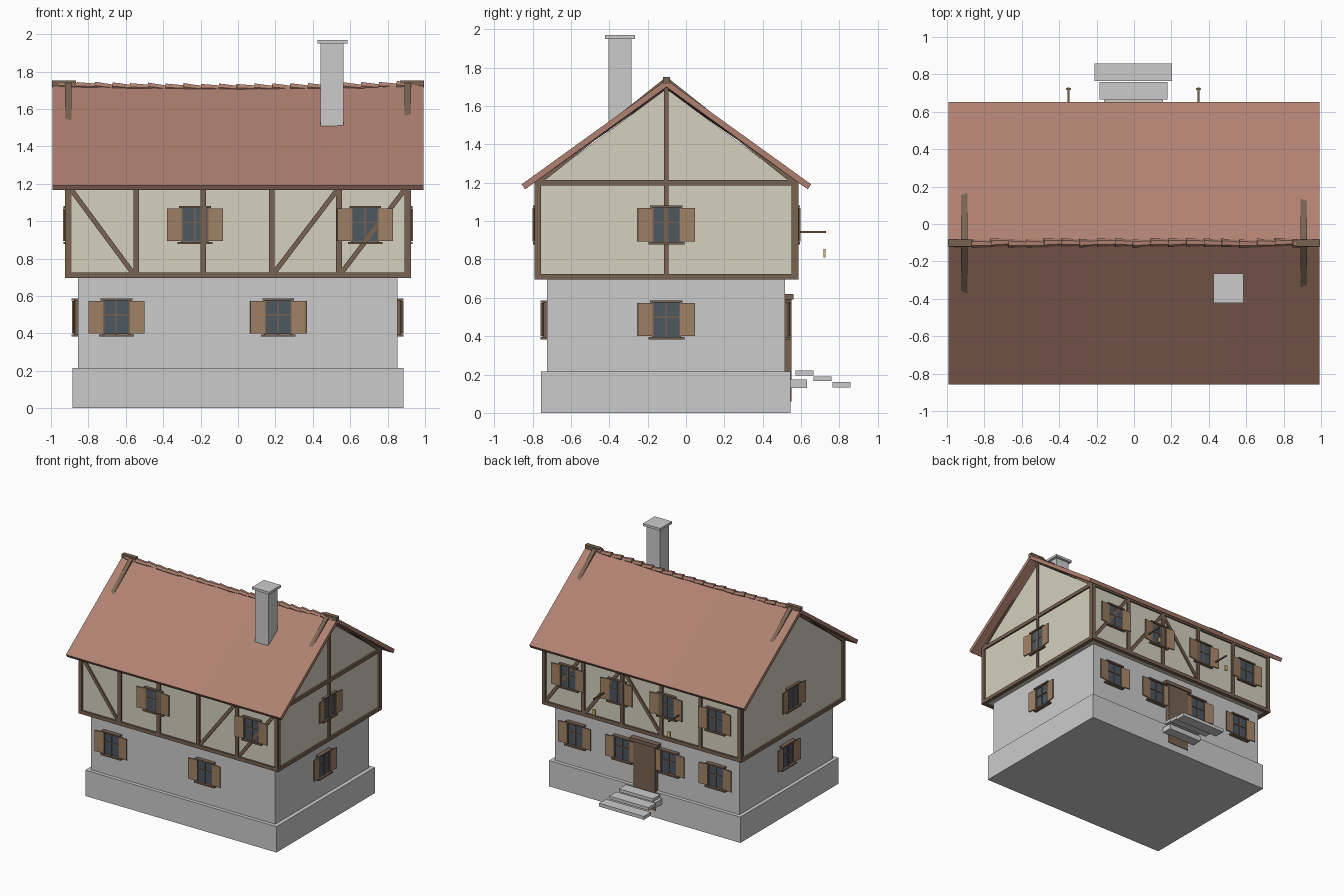
import bpy, bmesh, random
from math import radians, atan2
from mathutils import Matrix, Vector

if "Cube" in bpy.data.objects:
    bpy.data.objects.remove(bpy.data.objects["Cube"])

random.seed(4)
CY = -0.102  # ridge line


def material(name, rgb):
    m = bpy.data.materials.new(name)
    m.diffuse_color = (*rgb, 1)
    m.use_nodes = True
    m.node_tree.nodes["Principled BSDF"].inputs["Base Color"].default_value = m.diffuse_color
    return m


WOOD = material("wood", (0.19, 0.125, 0.085))
SHUTTER = material("shutter_wood", (0.35, 0.22, 0.13))
PLASTER = material("plaster", (0.66, 0.63, 0.52))
TILE = material("roof_tile", (0.43, 0.22, 0.165))
GLASS = material("glass", (0.075, 0.095, 0.12))
YELLOW = material("lantern_yellow", (0.7, 0.5, 0.15))


def add_box(bm, lo, hi, mat=Matrix()):
    lo, hi = Vector(lo), Vector(hi)
    m = mat @ Matrix.Translation((lo + hi) / 2) @ Matrix.Diagonal((*(hi - lo), 1))
    bmesh.ops.create_cube(bm, size=1, matrix=m)


def finish(name, bm, mat=None):
    bmesh.ops.recalc_face_normals(bm, faces=bm.faces)
    me = bpy.data.meshes.new(name)
    bm.to_mesh(me)
    bm.free()
    ob = bpy.data.objects.new(name, me)
    bpy.context.collection.objects.link(ob)
    if mat:
        me.materials.append(mat)
    return ob


def boxes(name, items, mat=None):
    bm = bmesh.new()
    for it in items:
        add_box(bm, *it)
    return finish(name, bm, mat)


def prism(name, profile, x0, x1, mat):
    bm = bmesh.new()
    f = bm.faces.new([bm.verts.new((x0, y, z)) for y, z in profile])
    g = bmesh.ops.extrude_face_region(bm, geom=[f])["geom"]
    bmesh.ops.translate(bm, verts=[v for v in g if isinstance(v, bmesh.types.BMVert)], vec=(x1 - x0, 0, 0))
    return finish(name, bm, mat)


def facing(angle, dist):
    """Wall frame: local x runs along the wall, local -y points outward."""
    centre = Vector((0, CY, 0))
    return Matrix.Translation(centre) @ Matrix.Rotation(radians(angle), 4, "Z") @ Matrix.Translation((0, -dist, 0))


def add_beam(bm, wall, a, b, w=0.03, d=0.014):
    a, b = Vector((a[0], 0, a[1])), Vector((b[0], 0, b[1]))
    r = Matrix.Rotation(-atan2(b.z - a.z, b.x - a.x), 4, "Y")
    h = (b - a).length / 2
    add_box(bm, (-h, -d, -w / 2), (h, 0.02, w / 2), wall @ Matrix.Translation((a + b) / 2) @ r)


# Stone base, ground floor and chimney
boxes("plinth", [((-0.885, -0.755, 0), (0.885, 0.545, 0.216))])
boxes("ground_floor", [((-0.855, -0.725, 0.21), (0.852, 0.515, 0.705))])
boxes("chimney", [((0.44, -0.405, 1.42), (0.565, -0.285, 1.95)),
                  ((0.425, -0.422, 1.95), (0.585, -0.265, 1.97))])

# Plastered upper floor with gables
prism("upper_floor", [(CY - 0.675, 0.7), (CY + 0.675, 0.7), (CY + 0.675, 1.19), (CY, 1.69), (CY - 0.675, 1.19)],
      -0.91, 0.91, PLASTER)

# Timber framing on the long walls
POSTS = [-0.908, -0.545, -0.185, 0.18, 0.54, 0.905]
front, back = facing(0, 0.675), facing(180, 0.675)
right, left = facing(90, 0.91), facing(-90, 0.91)
BRACES = {"front": (front, [(-0.9, 1.18, -0.56, 0.72), (0.19, 0.72, 0.54, 1.18), (0.55, 0.72, 0.9, 1.18)]),
          "back": (back, [(-0.9, 0.72, -0.56, 1.18), (-0.53, 0.72, -0.19, 1.18), (-0.18, 1.18, 0.18, 0.72)])}
for side, (wall, braces) in BRACES.items():
    bm = bmesh.new()
    for x in POSTS:
        add_beam(bm, wall, (x, 0.7), (x, 1.2))
    for z in (0.71, 1.2):
        add_beam(bm, wall, (-0.922, z), (0.922, z))
    for x0, z0, x1, z1 in braces:
        add_beam(bm, wall, (x0, z0), (x1, z1), 0.026, 0.011)
    finish(side + "_timber_frame", bm, WOOD)

# Timber framing on the gable walls
for side, wall in (("right", right), ("left", left)):
    bm = bmesh.new()
    for s in (-1, 1):
        add_beam(bm, wall, (s * 0.668, 0.7), (s * 0.668, 1.2))
        add_beam(bm, wall, (s * 0.66, 1.21), (0, 1.735), 0.028)
    add_beam(bm, wall, (-0.688, 0.71), (0.688, 0.71))
    if side == "right":
        add_beam(bm, wall, (-0.688, 1.2), (0.688, 1.2))
        add_beam(bm, wall, (0, 0.7), (0, 1.71), 0.024)
    finish(side + "_timber_frame", bm, WOOD)

# Roof slabs with a slightly sagging ridge
for side, s in (("front", -1), ("back", 1)):
    bm = bmesh.new()
    rings = []
    for i in range(9):
        x = -0.993 + 1.986 * i / 8
        sag = 0.018 * (1 - x * x)
        pts = [(0, 1.736 - sag), (0.755, 1.192), (0.737, 1.166), (0, 1.7 - sag)]
        rings.append([bm.verts.new((x, CY + s * o, z)) for o, z in pts])
    for a, b in zip(rings, rings[1:]):
        for k in range(4):
            bm.faces.new((a[k], a[k - 1], b[k - 1], b[k]))
    bm.faces.new(rings[0])
    bm.faces.new(rings[-1])
    finish(side + "_roof", bm, TILE)

# Uneven ridge tiles and the wooden ridge ends
bm = bmesh.new()
for i in range(20):
    x = -0.9 + 0.095 * i
    m = (Matrix.Translation((x, CY + random.uniform(-0.004, 0.004), 1.727 - 0.016 * (1 - x * x)))
         @ Matrix.Rotation(radians(random.uniform(2, 8)), 4, "Y")
         @ Matrix.Rotation(radians(random.uniform(-3, 3)), 4, "Z") @ Matrix.Rotation(radians(90), 4, "Y"))
    bmesh.ops.create_cone(bm, cap_ends=True, segments=6, radius1=0.023, radius2=0.018, depth=0.115, matrix=m)
finish("ridge_tiles", bm, TILE)
bm = bmesh.new()
for s in (-1, 1):
    add_box(bm, (-0.065, -0.018, 1.715), (0.065, 0.018, 1.752), Matrix.Translation((s * 0.93, CY, 0)))
finish("ridge_ends", bm, WOOD)


# Windows with frame, sill and shutters
def window(name, wall, x, z, out):
    m = wall @ Matrix.Translation((x, 0, z))
    boxes(name + "_glass", [((-0.07, -out * 0.5, -0.09), (0.07, 0.01, 0.09), m)], GLASS)
    f, b = -out * 0.75, 0.0
    boxes(name + "_frame", [((-0.085, -out - 0.004, 0.088), (0.085, b, 0.1), m),
                            ((-0.093, -out - 0.004, -0.104), (0.093, b, -0.092), m),
                            ((-0.075, f, -0.092), (-0.065, b, 0.09), m),
                            ((0.065, f, -0.092), (0.075, b, 0.09), m),
                            ((-0.004, f, -0.092), (0.004, b, 0.09), m),
                            ((-0.066, f, 0.008), (0.066, b, 0.016), m)], WOOD)
    bm = bmesh.new()
    for s in (-1, 1):
        hinge = m @ Matrix.Translation((s * 0.072, -out * 0.7, 0)) @ Matrix.Rotation(radians(-6 * s), 4, "Z")
        xs = sorted((0, s * 0.078))
        add_box(bm, (xs[0], -0.004, -0.087), (xs[1], 0.004, 0.087), hinge)
    finish(name + "_shutters", bm, SHUTTER)


UP, LOW = 0.982, 0.487
lower = {a: facing(a, d) for a, d in ((0, 0.623), (180, 0.617), (90, 0.852), (-90, 0.855))}
for i, x in enumerate((-0.23, 0.68)):
    window(f"front_upper_window_{i}", front, x, UP, 0.018)
for i, x in enumerate((-0.65, 0.215)):
    window(f"front_lower_window_{i}", lower[0], x, LOW, 0.03)
for i, (xu, xl) in enumerate(((-0.68, -0.65), (-0.23, -0.215), (0.23, 0.215), (0.68, 0.65))):
    window(f"back_upper_window_{i}", back, xu, UP, 0.018)
    window(f"back_lower_window_{i}", lower[180], xl, LOW, 0.03)
for side, wall, a in (("right", right, 90), ("left", left, -90)):
    window(side + "_upper_window", wall, 0, UP, 0.018)
    window(side + "_lower_window", lower[a], 0, LOW, 0.03)

# Back door and stone steps
boxes("door", [((-0.1, 0.505, 0.06), (0.1, 0.55, 0.6))], WOOD)
boxes("door_lintel", [((-0.13, 0.51, 0.59), (0.13, 0.56, 0.62))], WOOD)
boxes("steps", [((-0.16, 0.535, 0.13), (0.155, 0.63, 0.175)),
                ((-0.16, 0.57, 0.195), (0.155, 0.665, 0.22)),
                ((-0.185, 0.665, 0.165), (0.178, 0.76, 0.19)),
                ((-0.21, 0.765, 0.132), (0.203, 0.857, 0.16))])

# Bracket rods with little lanterns on the back wall
boxes("lantern_brackets", [((x - 0.005, 0.57, 0.938), (x + 0.005, 0.73, 0.949)) for x in (-0.35, 0.345)], WOOD)
boxes("lanterns", [((x - 0.013, 0.716, 0.81), (x + 0.013, 0.727, 0.855)) for x in (-0.35, 0.345)], YELLOW)
